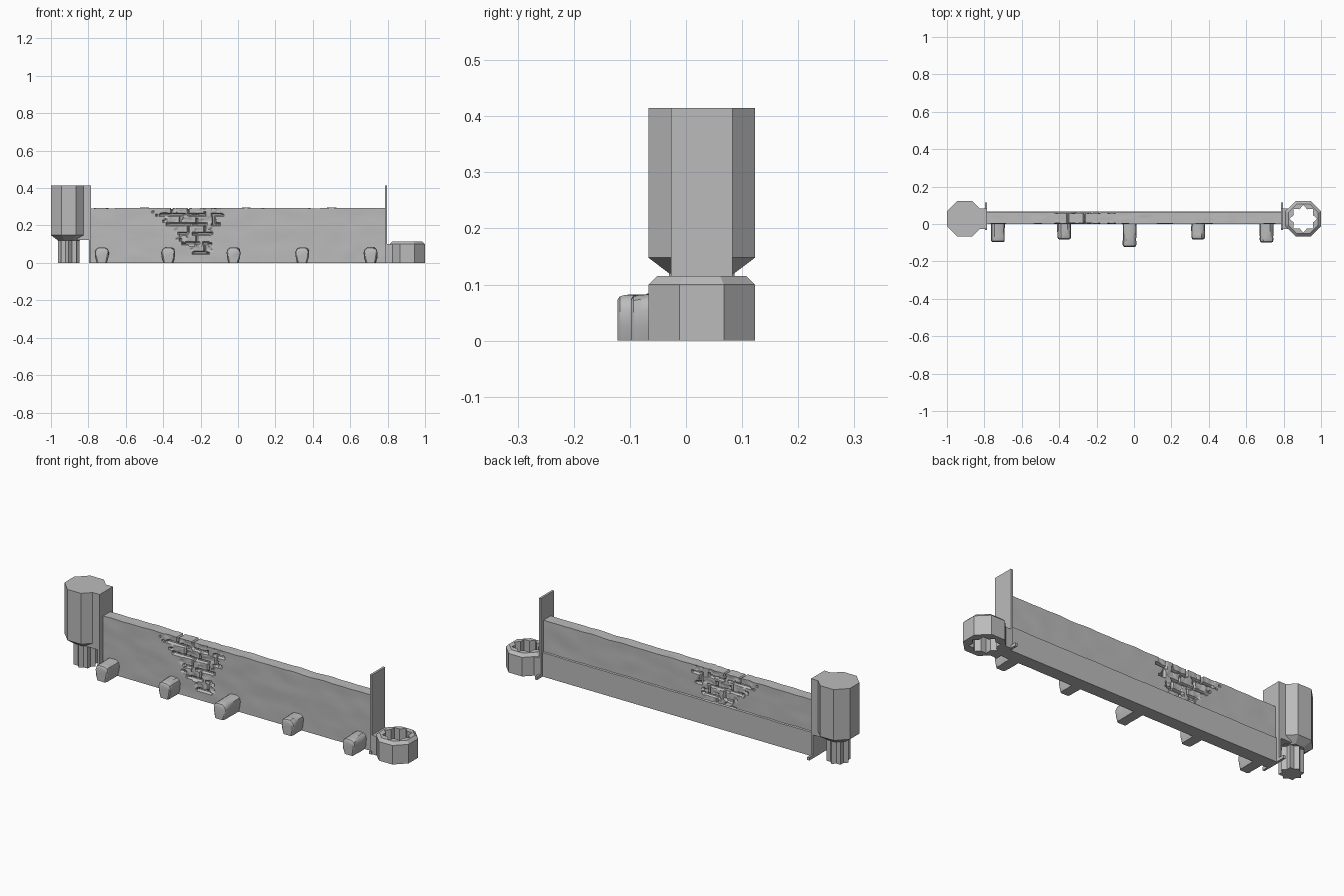
import bpy, bmesh, math
from mathutils import Vector, noise

cube = bpy.data.objects.get("Cube")
if cube:
    bpy.data.objects.remove(cube, do_unlink=True)

stone = bpy.data.materials.new("grey stone")
stone.use_nodes = True
GREY = (0.5, 0.5, 0.5, 1)
stone.diffuse_color = GREY
stone.node_tree.nodes["Principled BSDF"].inputs["Base Color"].default_value = GREY

CY = 0.028        # depth of the connector axis
AP = 0.095        # half width of the octagons
CORNER = 1 / math.cos(math.pi / 8)


def finish(name, bm):
    bmesh.ops.recalc_face_normals(bm, faces=bm.faces)
    mesh = bpy.data.meshes.new(name)
    bm.to_mesh(mesh)
    bm.free()
    mesh.materials.append(stone)
    obj = bpy.data.objects.new(name, mesh)
    bpy.context.collection.objects.link(obj)
    return obj


def smooth(obj, angle):
    bpy.ops.object.select_all(action='DESELECT')
    obj.select_set(True)
    bpy.context.view_layer.objects.active = obj
    bpy.ops.object.shade_smooth_by_angle(angle=math.radians(angle))


def loft(name, loops, closed=False):
    """Skin a list of point loops, capped at the ends or closed on itself."""
    bm = bmesh.new()
    rows = [[bm.verts.new(p) for p in loop] for loop in loops]
    pairs = list(zip(rows, rows[1:]))
    if closed:
        pairs.append((rows[-1], rows[0]))
    else:
        bm.faces.new(rows[0])
        bm.faces.new(rows[-1])
    for a, b in pairs:
        for i in range(len(a)):
            j = (i + 1) % len(a)
            bm.faces.new((a[i], a[j], b[j], b[i]))
    return finish(name, bm)


def box(name, x, y, z):
    bm = bmesh.new()
    bmesh.ops.create_cube(bm, size=1)
    for v in bm.verts:
        v.co = [(lo + hi) / 2 + c * (hi - lo) for c, (lo, hi) in zip(v.co, (x, y, z))]
    return finish(name, bm)


def star(cx, outer, inner, z):
    """Eight pointed loop."""
    pts = []
    for k in range(16):
        a, r = k * math.pi / 8, inner if k % 2 else outer
        pts.append((cx + r * math.cos(a), CY + r * math.sin(a), z))
    return pts


def octagon(cx, apothem, z):
    return star(cx, apothem, apothem * CORNER, z)


# Connector post with its star peg, and the matching socket
loft("connector_post", [octagon(-0.905, 0.058, 0.12), octagon(-0.905, AP, 0.148),
                        octagon(-0.905, AP, 0.415)])
loft("star_peg", [star(-0.905, 0.058, 0.044, 0), star(-0.905, 0.058, 0.044, 0.125)])
loft("star_socket", [octagon(0.905, AP, 0), octagon(0.905, AP, 0.1),
                     octagon(0.905, 0.08, 0.115), star(0.905, 0.073, 0.055, 0.115),
                     star(0.905, 0.073, 0.055, 0)], closed=True)
box("post_neck", (-0.86, -0.79), (-0.027, 0.083), (0.122, 0.415))
box("socket_neck", (0.79, 0.825), (-0.027, 0.083), (0, 0.1))
for side, sign in (("right", -1), ("left", 1)):
    xs = sorted((sign * 0.785, sign * 0.797))
    box(side + "_end_plate", xs, (-0.027, 0.083), (0, 0.415))
    box(side + "_foot_tab", xs, (-0.032, 0.115), (0, 0.016))

# Wall, with plaster broken away over brick courses
COURSES = [(0.05, 0.10, -0.25, -0.15), (0.10, 0.15, -0.31, -0.15),
           (0.15, 0.20, -0.34, -0.15), (0.20, 0.25, -0.38, -0.12),
           (0.25, 0.30, -0.43, -0.09)]


def recess(x, z, seed):
    ragged = noise.noise(Vector((x * 45, z * 60, seed)))
    for row, (z0, z1, x0, x1) in enumerate(COURSES):
        if z0 <= z < z1:
            inset = min(x - x0, x1 - x) + 0.045 * ragged
            if inset < 0 or noise.noise(Vector((x * 22, z * 30, seed + 5))) > 0.25:
                return 0
            u = (x + row % 2 * 0.045) % 0.09
            mortar = z - z0 < 0.012 or u < 0.009
            return 0.014 if mortar else 0.004 + 0.004 * ragged
    return 0


def wave(x, z, seed):
    return 0.0018 * noise.noise(Vector((x * 9, z * 14, seed)))


def section(x):
    top = 0.293 + 0.005 * noise.noise(Vector((x * 11, 0, 3)))
    chip = 0.007 if recess(x, 0.28, 1) > 0.008 else 0
    n, ledge = 46, 0.128 + wave(x, 0, 7) * 2
    pts = []
    for i in range(n + 1):
        z = top * i / n
        pts.append((x, 0.001 + wave(x, z, 1) + recess(x, z, 1), z - chip * (i == n)))
    for i in range(1, 6):
        pts.append((x, 0.001 + 0.06 * i / 6, top - chip + wave(x, i, 2)))
    for i in range(31):
        z = top + (ledge - top) * i / 30
        pts.append((x, 0.061 + wave(x, z, 4) - recess(x, z, 1), z - chip * (i == 0)))
    return pts + [(x, 0.068, ledge - 0.003), (x, 0.068, 0)]


STEPS = 250
wall = loft("wall", [section(-0.79 + 1.58 * i / STEPS) for i in range(STEPS + 1)])
smooth(wall, 30)

# Worn beam ends, arched at the top and slightly narrowed at the foot
ARCH = [(-0.026, 0), (-0.034, 0.025), (-0.037, 0.055), (-0.032, 0.073), (-0.018, 0.083),
        (0.018, 0.083), (0.032, 0.073), (0.037, 0.055), (0.034, 0.025), (0.026, 0)]
BEAMS = [(-0.728, 0.096), (-0.373, 0.082), (-0.024, 0.122), (0.343, 0.082), (0.709, 0.098)]


def beam_loop(cx, y, scale):
    pts = []
    for x, z in ARCH:
        w = 0.003 * noise.noise(Vector((cx * 30 + x * 40, y * 30, z * 40)))
        height = 0.042 + (z - 0.042) * scale if z > 0 else 0
        pts.append((cx + x * scale + w, y, height + (w if z > 0 else 0)))
    return pts


for i, (cx, length) in enumerate(BEAMS):
    stations = [(0.02, 1), (-length * 0.35, 1), (-length * 0.7, 0.97),
                (-length + 0.014, 0.99), (-length + 0.004, 0.92), (-length, 0.78)]
    smooth(loft("beam_end_%d" % (i + 1), [beam_loop(cx, y, s) for y, s in stations]), 35)
